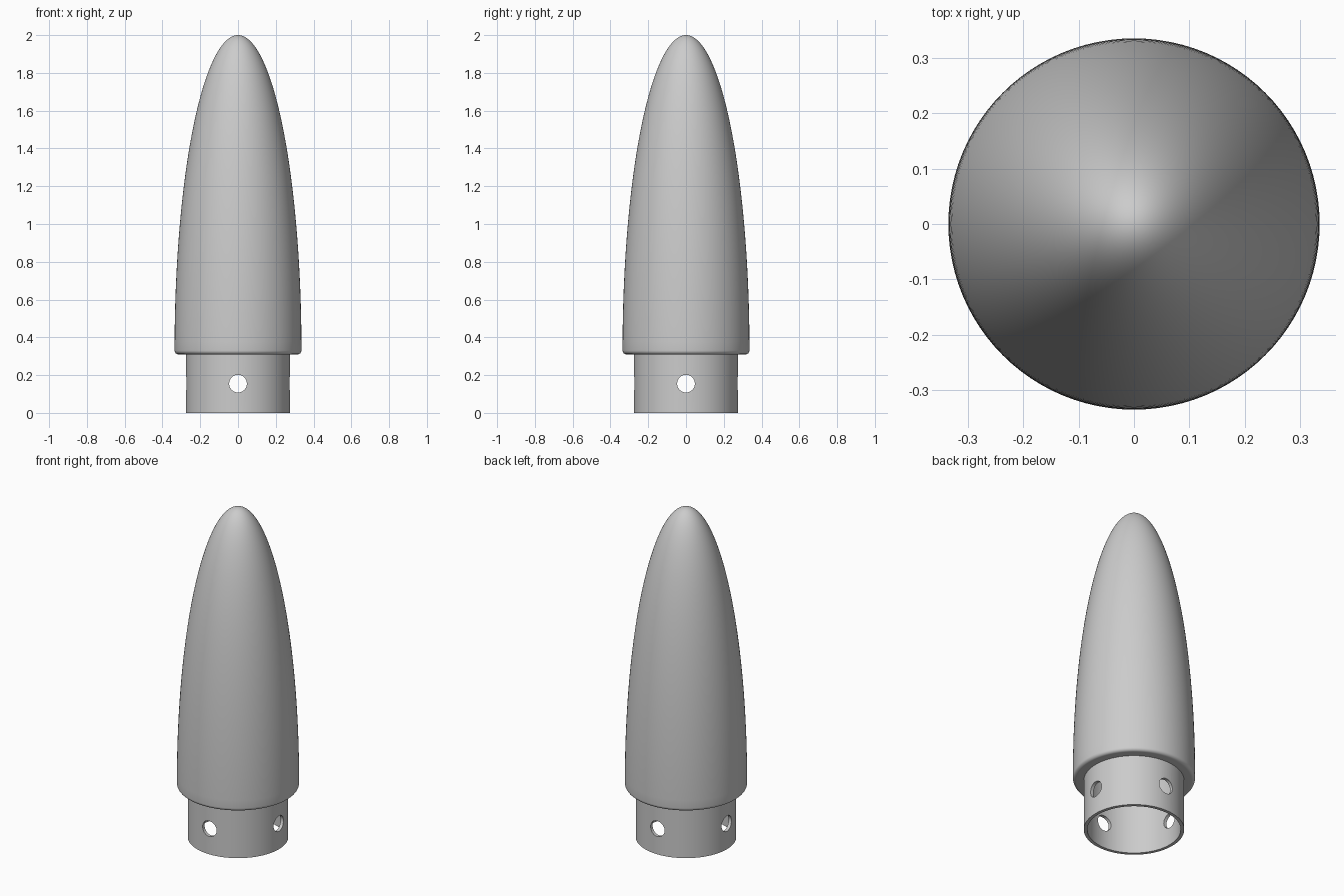
import bpy, bmesh, math
from mathutils import Vector

cube = bpy.data.objects.get("Cube")
if cube:
    bpy.data.objects.remove(cube, do_unlink=True)

SHOULDER, TIP = 0.31, 2.0
CONE_R, SLEEVE_R, BORE_R = 0.336, 0.276, 0.257
HOLE_R, HOLE_Z = 0.047, 0.155
FILLET, SEGMENTS = 0.02, 96

grey = bpy.data.materials.new("plain grey")
grey.use_nodes = True
colour = (0.6, 0.6, 0.6, 1)
grey.diffuse_color = colour
grey.node_tree.nodes["Principled BSDF"].inputs["Base Color"].default_value = colour


def ellipse(radius, base, top, steps):
    """Quarter ellipse from the base circle to a point on the axis."""
    angles = [math.pi / 2 * i / steps for i in range(steps + 1)]
    return [(radius * math.cos(a), base + (top - base) * math.sin(a)) for a in angles]


def lathe(name, profile, closed):
    """Turn a radius/height profile about the z axis."""
    bm = bmesh.new()
    verts = [bm.verts.new((r, 0, z)) for r, z in profile]
    pairs = list(zip(verts, verts[1:]))
    if closed:
        pairs.append((verts[-1], verts[0]))
    edges = [bm.edges.new(p) for p in pairs]
    bmesh.ops.spin(bm, geom=verts + edges, cent=(0, 0, 0), axis=(0, 0, 1),
                   angle=math.tau, steps=SEGMENTS)
    bmesh.ops.remove_doubles(bm, verts=bm.verts, dist=1e-5)
    bmesh.ops.recalc_face_normals(bm, faces=bm.faces)
    mesh = bpy.data.meshes.new(name)
    bm.to_mesh(mesh)
    bm.free()
    mesh.materials.append(grey)
    obj = bpy.data.objects.new(name, mesh)
    bpy.context.collection.objects.link(obj)
    return obj


def activate(obj):
    bpy.ops.object.select_all(action="DESELECT")
    obj.select_set(True)
    bpy.context.view_layer.objects.active = obj


# Hollow nose cone: inner wall down, flat shoulder, rounded lip, outer wall up
inner = ellipse(BORE_R, SHOULDER, TIP - 0.06, 40)[::-1]
centre = Vector((CONE_R - FILLET, SHOULDER + FILLET))
lip = [centre + FILLET * Vector((math.sin(a), -math.cos(a)))
       for a in (math.pi / 2 * i / 6 for i in range(6))]
outer = ellipse(CONE_R, SHOULDER + FILLET, TIP, 56)
cone = lathe("nose_cone", inner + [tuple(p) for p in lip] + outer, False)

# Mounting sleeve: a thin open tube under the shoulder
sleeve = lathe("mounting_sleeve", [(BORE_R, 0), (SLEEVE_R, 0),
                                   (SLEEVE_R, SHOULDER), (BORE_R, SHOULDER)], True)

# Four screw holes drilled along the x and y axes
for side in range(4):
    angle = side * math.pi / 2
    bpy.ops.mesh.primitive_cylinder_add(
        vertices=32, radius=HOLE_R, depth=0.2,
        location=(SLEEVE_R * math.cos(angle), SLEEVE_R * math.sin(angle), HOLE_Z),
        rotation=(0, math.pi / 2, angle))
    drill = bpy.context.object
    drill.name = "hole_cutter"
    drill.hide_render = True
    drill.data.materials.append(grey)
    activate(sleeve)
    cut = sleeve.modifiers.new("screw hole", "BOOLEAN")
    cut.operation, cut.solver, cut.object = "DIFFERENCE", "EXACT", drill
    bpy.ops.object.modifier_apply(modifier=cut.name)
    bpy.data.objects.remove(drill, do_unlink=True)

for part in (cone, sleeve):
    activate(part)
    bpy.ops.object.shade_smooth_by_angle(angle=math.radians(35))
